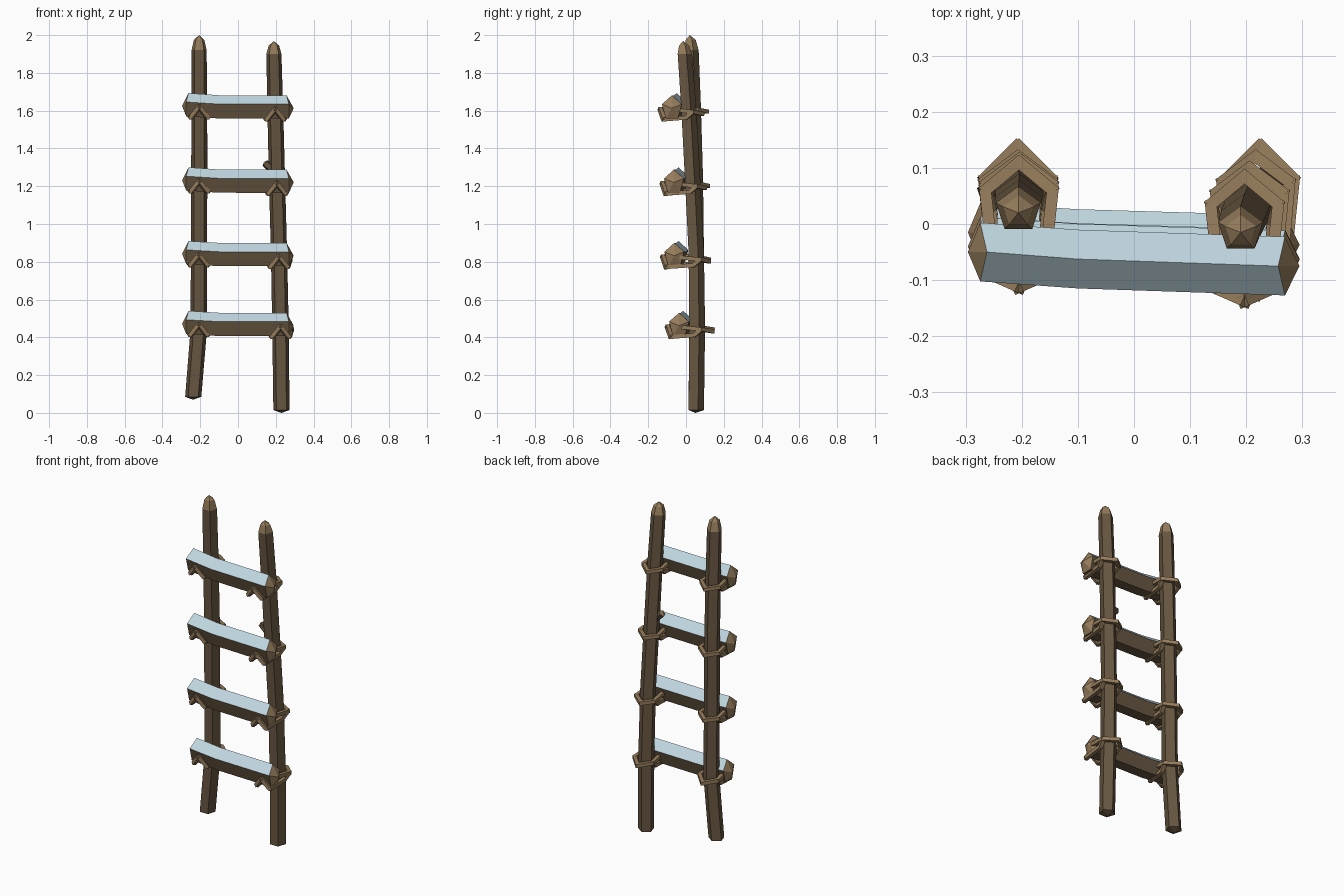
import bpy, math
from mathutils import Vector

if "Cube" in bpy.data.objects:
    bpy.data.objects.remove(bpy.data.objects["Cube"])


def material(name, rgb):
    m = bpy.data.materials.new(name)
    m.diffuse_color = (*rgb, 1)
    m.use_nodes = True
    m.node_tree.nodes["Principled BSDF"].inputs["Base Color"].default_value = m.diffuse_color
    return m


BARK = material("dark wood", (0.135, 0.092, 0.052))
TAN = material("cut wood and rope", (0.30, 0.20, 0.105))
SNOW = material("pale blue snow", (0.53, 0.68, 0.75))


def make(name, verts, faces, idx, mats):
    me = bpy.data.meshes.new(name)
    me.from_pydata([tuple(v) for v in verts], [], faces)
    for m in mats:
        me.materials.append(m)
    for p, i in zip(me.polygons, idx):
        p.material_index = i
    ob = bpy.data.objects.new(name, me)
    bpy.context.collection.objects.link(ob)
    return ob


def loft(rings, tip0, tip1, rule):
    """Skin rings of points and close both ends with points; rule(band, side) gives the colour."""
    n, k = len(rings[0]), len(rings)
    verts = [v for r in rings for v in r] + [tip0, tip1]
    faces, idx = [], []
    for b in range(k - 1):
        for s in range(n):
            t = (s + 1) % n
            faces.append((b * n + s, b * n + t, (b + 1) * n + t, (b + 1) * n + s))
            idx.append(rule(b, s))
    for s in range(n):
        t = (s + 1) % n
        faces.append((k * n, t, s))
        idx.append(rule(-1, s))
        faces.append((k * n + 1, (k - 1) * n + s, (k - 1) * n + t))
        idx.append(rule(k - 1, s))
    return verts, faces, idx


# Upright poles: pentagons with the corner at the back, pointed tan tops
def pole(name, path, radii, bottom, top):
    rings = [[Vector((x + r * math.cos(a), y + r * math.sin(a), z))
              for a in [math.pi / 2 + i * math.tau / 5 for i in range(5)]]
             for (x, y, z), r in zip(path, radii)]
    last = len(path) - 2
    make(name, *loft(rings, bottom, top, lambda b, s: 1 if b >= last else 0), (BARK, TAN))


LEFT = [(-0.237, .05, .085), (-.207, .055, .45), (-.207, .05, .85), (-.205, .045, 1.25),
        (-.205, .035, 1.62), (-.206, .025, 1.92), (-.206, .022, 1.975)]
RIGHT = [(.23, .05, .015), (.225, .055, .45), (.217, .05, .85), (.206, .03, 1.25),
         (.197, .01, 1.62), (.19, -.01, 1.90), (.19, -.013, 1.945)]
RADII = [.045, .046, .045, .045, .044, .042, .029]
pole("left_pole", LEFT, RADII, (-.238, .05, .07), (-.206, .02, 2.0))
pole("right_pole", RIGHT, RADII, (.23, .05, 0), (.19, -.015, 1.968))


# Straight four-sided strap piece
def beam(p, q, r):
    p, q = Vector(p), Vector(q)
    d = (q - p).normalized()
    u = d.cross(Vector((0, 0, 1))).normalized()
    w = d.cross(u)
    ring = [[c + r * (a * u + b * w) for a, b in ((1, 1), (-1, 1), (-1, -1), (1, -1))]
            for c in (p - d * r * .6, q + d * r * .6)]
    return loft(ring, p - d * r * .6, q + d * r * .6, lambda b, s: 0)


# Rope lashing: a loop round the pole plus a V under the front of the rung
def lashing(name, px, py, ry, z, back):
    def P(x, y, dz):
        return (px + x, y, z + dz)
    pieces = []
    for s in (-1, 1):
        route = [P(0, py + back, -.025), P(s * .06, py + .025, -.015),
                 P(s * .047, ry - .01, .0)]
        front = [P(0, ry - .062, .0), P(s * .043, ry - .043, -.055),
                 P(s * .05, py - .01, -.045), P(s * .057, py + .02, -.02)]
        for path in (route, front):
            pieces += [beam(a, b, .0105) for a, b in zip(path, path[1:])]
    verts, faces, idx = [], [], []
    for v, f, i in pieces:
        o = len(verts)
        verts += v
        faces += [tuple(c + o for c in g) for g in f]
        idx += i
    make(name, verts, faces, idx, (TAN,))


# Rungs: pentagons with a top ridge; the two upper slopes carry snow
RUNGS = [(.472, .462, -.015, -.037, .085), (.842, .832, -.040, -.062, .07),
         (1.232, 1.220, -.040, -.064, .07), (1.625, 1.613, -.050, -.075, .075)]
for k, (zl, zr, yl, yr, back) in enumerate(RUNGS):
    zm = zl + (zr - zl) * .7 - .003
    ym = yl + (yr - yl) * .5
    rings = []
    for x, y, z, out in ((-.27, yl, zl, -1), (-.1, ym, zm, 0), (.265, yr, zr, 1)):
        ring = []
        for i in range(5):
            a = math.pi / 2 + i * math.tau / 5
            skew = -.008 * out if i == 0 else .004 * out
            ring.append(Vector((x + skew, y + .055 * math.cos(a), z + .068 * math.sin(a))))
        rings.append(ring)

    def rule(b, s):
        if b in (-1, 2):
            return 1
        return 2 if s in (0, 4) else 0

    make(f"rung_{k + 1}", *loft(rings, (-.296, yl, zl), (.295, yr, zr), rule), (BARK, TAN, SNOW))
    for side, path, ry, rz in (("left", LEFT, yl, zl), ("right", RIGHT, yr, zr)):
        px, py, _ = path[k + 1]
        lashing(f"{side}_lashing_{k + 1}", px, py, ry, rz - .005, back)

# Broken branch stub on the right pole
A, B = Vector((.20, .02, 1.275)), Vector((.143, .02, 1.322))
d = (B - A).normalized()
u = Vector((0, 1, 0))
w = d.cross(u)
rings = [[c + r * (math.cos(i * math.tau / 5) * u + math.sin(i * math.tau / 5) * w) for i in range(5)]
         for c, r in ((A, .024), (B, .021))]
make("branch_stub", *loft(rings, A, B + d * .008, lambda b, s: 1 if b == 1 else 0), (BARK, TAN))

# Make every face point outward
import bmesh
for ob in bpy.data.objects:
    bm = bmesh.new()
    bm.from_mesh(ob.data)
    bmesh.ops.recalc_face_normals(bm, faces=bm.faces)
    bm.to_mesh(ob.data)
    bm.free()
